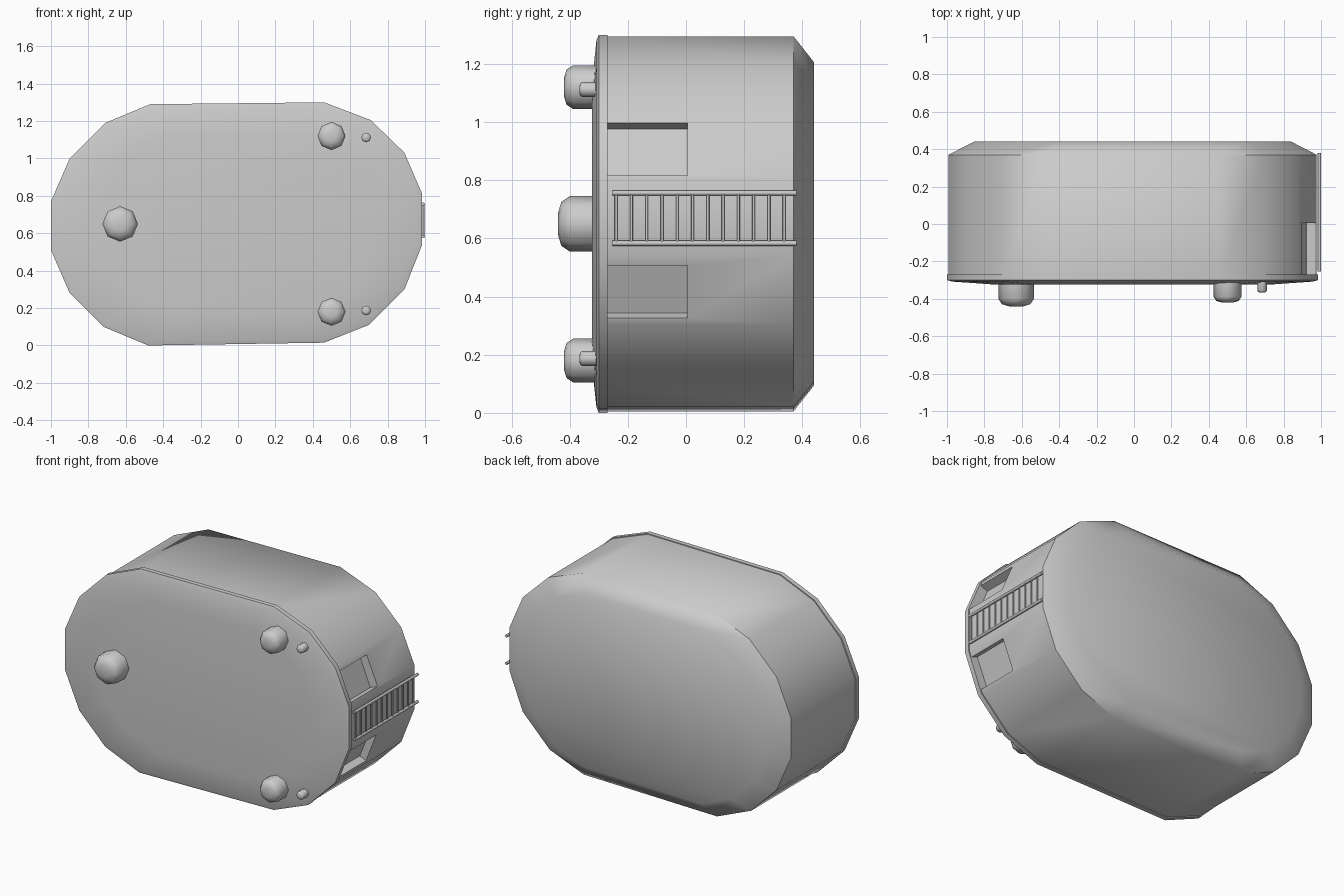
import bpy, bmesh, math
from mathutils import Vector, Matrix

if "Cube" in bpy.data.objects:
    bpy.data.objects.remove(bpy.data.objects["Cube"])

CX, CZ = -0.008, 0.65
OUTLINE = [(-0.47, 1.29), (0.46, 1.30), (0.71, 1.205), (0.89, 1.03), (0.985, 0.81),
           (0.985, 0.54), (0.89, 0.30), (0.70, 0.11), (0.46, 0.015), (-0.48, 0.0),
           (-0.72, 0.10), (-0.90, 0.28), (-1.0, 0.51), (-1.0, 0.77), (-0.9, 1.0), (-0.71, 1.19)]


def finish(name, bm, angle):
    bmesh.ops.recalc_face_normals(bm, faces=bm.faces[:])
    me = bpy.data.meshes.new(name)
    bm.to_mesh(me)
    bm.free()
    ob = bpy.data.objects.new(name, me)
    bpy.context.collection.objects.link(ob)
    if angle is not None:
        smooth(ob, angle)
    return ob


def smooth(ob, angle):
    bpy.ops.object.select_all(action='DESELECT')
    ob.select_set(True)
    bpy.context.view_layer.objects.active = ob
    bpy.ops.object.shade_smooth_by_angle(angle=math.radians(angle))


def loft(name, rings, angle):
    """Join closed rings of points and cap both ends."""
    bm = bmesh.new()
    loops = [[bm.verts.new(p) for p in ring] for ring in rings]
    n = len(loops[0])
    for a, b in zip(loops, loops[1:]):
        for i in range(n):
            j = (i + 1) % n
            bm.faces.new((a[i], a[j], b[j], b[i]))
    bm.faces.new(loops[0])
    bm.faces.new(loops[-1][::-1])
    return finish(name, bm, angle)


def outline_ring(y, s):
    return [(CX + (x - CX) * s, y, CZ + (z - CZ) * s) for x, z in OUTLINE]


def circle_ring(x, z, y, r, n=8):
    return [(x + r * math.cos(math.tau * i / n), y, z + r * math.sin(math.tau * i / n))
            for i in range(n)]


def rod(name, a, b, r):
    a, b = Vector(a), Vector(b)
    bm = bmesh.new()
    m = Matrix.Translation((a + b) / 2) @ (b - a).to_track_quat('Z', 'Y').to_matrix().to_4x4()
    bmesh.ops.create_cone(bm, cap_ends=True, segments=8, radius1=r, radius2=r,
                          depth=(b - a).length, matrix=m)
    return finish(name, bm, 50)


# Main shell with chamfered back
body = loft("body", [outline_ring(-0.28, 0.992), outline_ring(0.37, 0.992),
                     outline_ring(0.44, 0.855)], None)

# Two shallow pockets in the slanted right facets
for z_sign in (1, -1):
    bm = bmesh.new()
    tilt = math.atan2(0.09, 0.22) * z_sign
    m = (Matrix.Translation((0.931, -0.135, CZ + 0.015 + z_sign * 0.245 - 0.005))
         @ Matrix.Rotation(-tilt, 4, 'Y') @ Matrix.Diagonal((0.10, 0.28, 0.195, 1)))
    bmesh.ops.create_cube(bm, size=1, matrix=m)
    cutter = finish("pocket_cutter", bm, None)
    mod = body.modifiers.new("pocket", 'BOOLEAN')
    mod.operation = 'DIFFERENCE'
    mod.solver = 'EXACT'
    mod.object = cutter
    bpy.context.view_layer.objects.active = body
    bpy.ops.object.modifier_apply(modifier=mod.name)
    bpy.data.objects.remove(cutter)
smooth(body, 56)

# Front lid with a shallow domed face
loft("front_lid", [outline_ring(-0.27, 1.0), outline_ring(-0.30, 1.0),
                   outline_ring(-0.308, 0.97), outline_ring(-0.324, 0.74)], 50)

# Rounded knobs on the lid: x, z, radius, tip y
for name, x, z, r, tip in (("large_knob", -0.63, 0.65, 0.095, -0.44),
                           ("upper_knob", 0.50, 1.12, 0.075, -0.42),
                           ("lower_knob", 0.50, 0.18, 0.075, -0.42),
                           ("upper_stud", 0.685, 1.112, 0.026, -0.367),
                           ("lower_stud", 0.685, 0.187, 0.026, -0.367)):
    loft(name, [circle_ring(x, z, -0.305, r), circle_ring(x, z, tip + 0.42 * r, r),
                circle_ring(x, z, tip + 0.12 * r, r * 0.8),
                circle_ring(x, z, tip, r * 0.4)], 60)

# Ladder on the right side
for z in (0.583, 0.756):
    rod("ladder_rail", (0.991, -0.253, z), (0.991, 0.38, z), 0.009)
for i in range(12):
    y = -0.24 + i * 0.0525
    rod("ladder_rung", (0.991, y, 0.583), (0.991, y, 0.756), 0.005)
